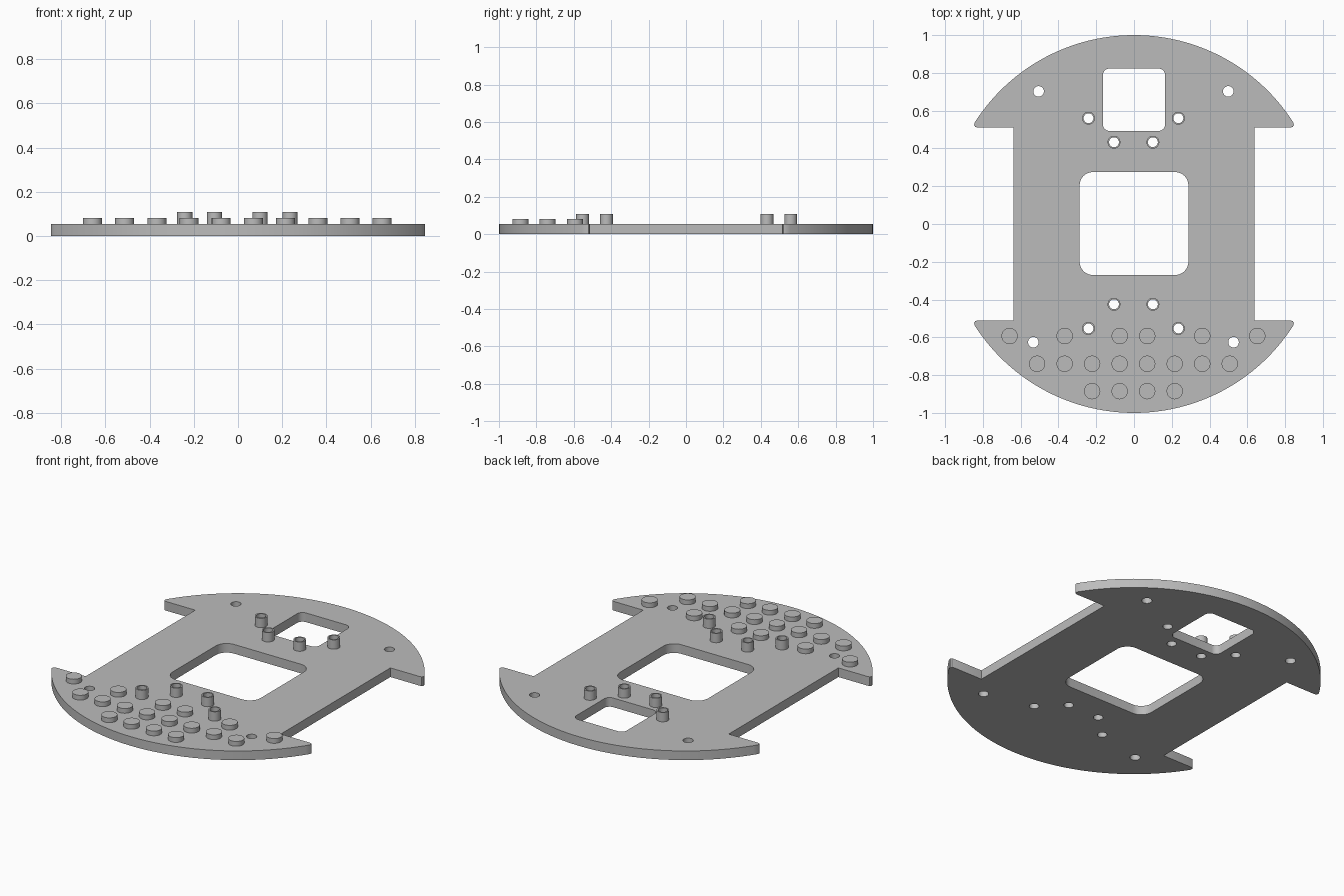
import bpy, bmesh
from math import cos, sin, pi, radians

cube = bpy.data.objects.get("Cube")
if cube:
    bpy.data.objects.remove(cube, do_unlink=True)

grey = bpy.data.materials.new("plain grey")
grey.use_nodes = True
COLOUR = (0.5, 0.5, 0.5, 1)
grey.diffuse_color = COLOUR
grey.node_tree.nodes["Principled BSDF"].inputs["Base Color"].default_value = COLOUR

PLATE, STUD, POST = 0.054, 0.082, 0.109   # top heights
SHIFT = -0.003                            # small sideways offset of the fittings


def arc(cx, cy, r, start, end, steps):
    angles = [radians(start + (end - start) * i / steps) for i in range(steps + 1)]
    return [(cx + r * cos(a), cy + r * sin(a)) for a in angles]


def circle(x, y, r, steps=40):
    return arc(x, y, r, 0, 360, steps)[:-1]


def rounded_rect(half_w, y0, y1, r):
    w = half_w - r
    return (arc(w, y1 - r, r, 0, 90, 8) + arc(-w, y1 - r, r, 90, 180, 8)
            + arc(-w, y0 + r, r, 180, 270, 8) + arc(w, y0 + r, r, 270, 360, 8))


def extrude_outline(name, loops, z0, z1):
    """Fill closed outlines (inner ones become holes) and extrude upward."""
    curve = bpy.data.curves.new(name, 'CURVE')
    curve.dimensions = '2D'
    curve.fill_mode = 'BOTH'
    curve.extrude = (z1 - z0) / 2
    for pts in loops:
        spline = curve.splines.new('POLY')
        spline.points.add(len(pts) - 1)
        for p, (x, y) in zip(spline.points, pts):
            p.co = (x, y, 0, 1)
        spline.use_cyclic_u = True
    temp = bpy.data.objects.new(name, curve)
    bpy.context.collection.objects.link(temp)
    graph = bpy.context.evaluated_depsgraph_get()
    mesh = bpy.data.meshes.new_from_object(temp.evaluated_get(graph))
    bpy.data.objects.remove(temp, do_unlink=True)

    bm = bmesh.new()
    bm.from_mesh(mesh)
    bmesh.ops.remove_doubles(bm, verts=bm.verts, dist=0.0001)
    bmesh.ops.translate(bm, verts=bm.verts, vec=(0, 0, (z0 + z1) / 2))
    bmesh.ops.recalc_face_normals(bm, faces=bm.faces)
    bm.to_mesh(mesh)
    bm.free()
    mesh.materials.clear()
    mesh.materials.append(grey)
    obj = bpy.data.objects.new(name, mesh)
    bpy.context.collection.objects.link(obj)
    bpy.ops.object.select_all(action='DESELECT')
    obj.select_set(True)
    bpy.context.view_layer.objects.active = obj
    bpy.ops.object.shade_smooth_by_angle(angle=radians(30))
    return obj


# Fitting positions
posts = [(s * x + SHIFT, y) for s in (-1, 1)
         for x, y in ((0.103, 0.433), (0.238, 0.56), (0.103, -0.425), (0.238, -0.553))]
bolts = [(s * x + SHIFT, y) for s in (-1, 1) for x, y in ((0.502, 0.702), (0.53, -0.626))]
stud_rows = {-0.593: (0.5, 2.5, 4.5), -0.74: (0.5, 1.5, 2.5, 3.5), -0.885: (0.5, 1.5)}

# Base plate: round disc with a wheel notch on each side
tip = [(0.846, 0.522), (0.841, 0.515), (0.832, 0.512), (0.638, 0.512)]
flip = lambda pts, sx, sy: [(x * sx, y * sy) for x, y in pts]
outline = (tip[::-1] + arc(0, 0, 1, 32.3, 147.7, 72) + flip(tip, -1, 1)
           + flip(tip[::-1], -1, -1) + arc(0, 0, 1, 212.3, 327.7, 72) + flip(tip, 1, -1))
holes = [rounded_rect(0.165, 0.493, 0.823, 0.035), rounded_rect(0.288, -0.27, 0.275, 0.07)]
holes += [circle(x, y, 0.028) for x, y in bolts]
holes += [circle(x, y, 0.026) for x, y in posts]
extrude_outline("base_plate", [outline] + holes, 0, PLATE)

# Hollow standoff posts
for i, (x, y) in enumerate(posts):
    extrude_outline(f"standoff_post_{i + 1}",
                    [circle(x, y, 0.034), circle(x, y, 0.026)], PLATE, POST)

# Round studs in three rows at the front
for row, (y, columns) in enumerate(stud_rows.items()):
    for k in columns:
        for s, side in ((-1, "right"), (1, "left")):
            extrude_outline(f"stud_row{row + 1}_{side}_{int(k + 0.5)}",
                            [circle(s * k * 0.1457 + SHIFT, y, 0.043)], PLATE, STUD)
